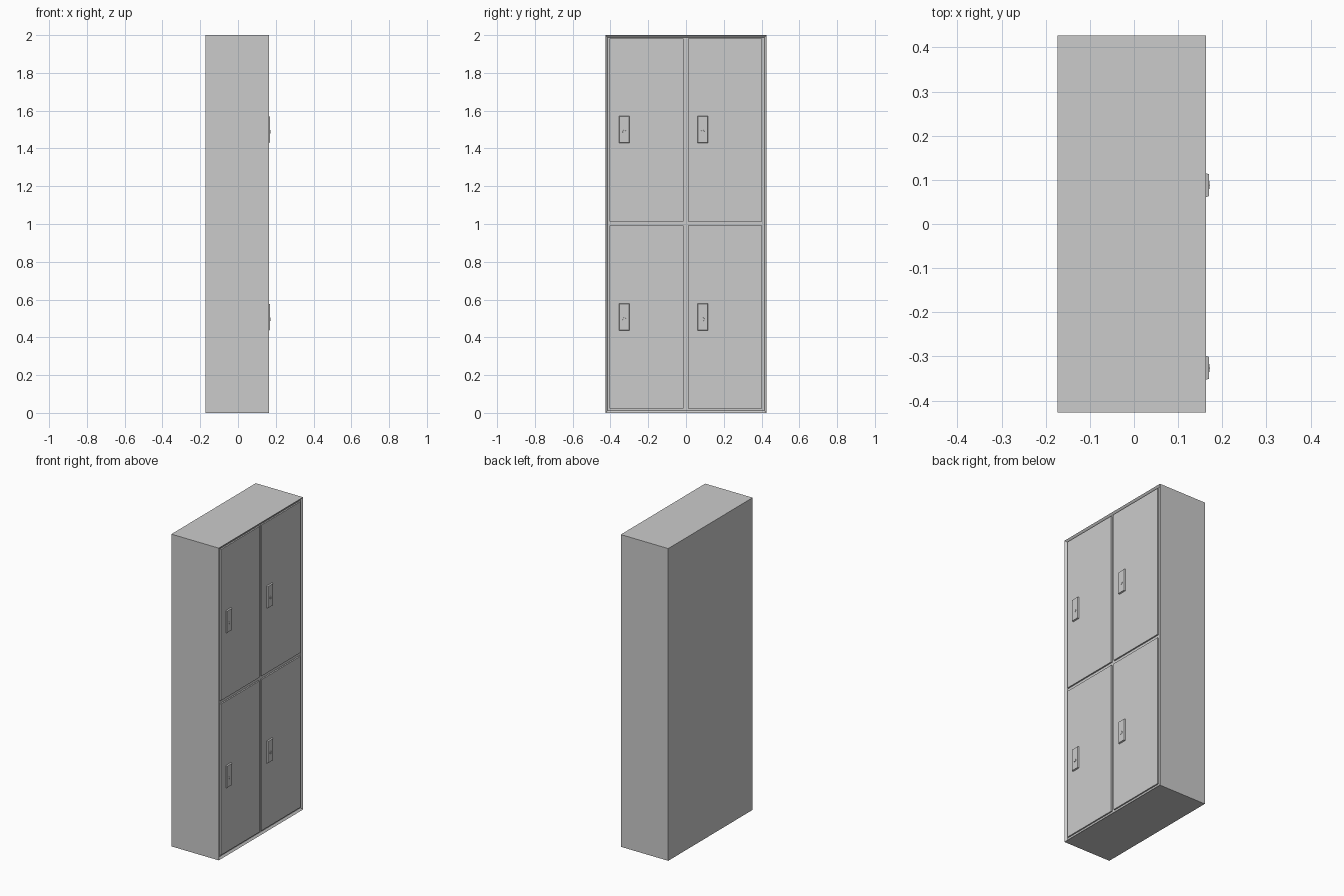
import bpy, bmesh, math
from mathutils import Vector

if "Cube" in bpy.data.objects:
    bpy.data.objects.remove(bpy.data.objects["Cube"])

X_BACK, X_RIM, X_FLOOR, X_DOOR = -0.173, 0.163, 0.152, 0.161
HALF_W, HEIGHT, RIM = 0.427, 2.0, 0.012


def finish(name, bm):
    bmesh.ops.recalc_face_normals(bm, faces=bm.faces)
    mesh = bpy.data.meshes.new(name)
    bm.to_mesh(mesh)
    bm.free()
    ob = bpy.data.objects.new(name, mesh)
    bpy.context.collection.objects.link(ob)
    return ob


def add_box(bm, lo, hi):
    lo, hi = Vector(lo), Vector(hi)
    verts = bmesh.ops.create_cube(bm, size=1)["verts"]
    for v in verts:
        v.co = (lo + hi) / 2 + v.co * (hi - lo)
    return verts


def front_face(bm):
    return max(bm.faces, key=lambda f: f.calc_center_median().x)


# cabinet shell: box with a thin rim around a shallow front recess
bm = bmesh.new()
add_box(bm, (X_BACK, -HALF_W, 0), (X_RIM, HALF_W, HEIGHT))
bm.normal_update()
face = front_face(bm)
bmesh.ops.inset_region(bm, faces=[face], thickness=RIM, use_even_offset=True)
for v in face.verts:
    v.co.x = X_FLOOR
finish("cabinet_body", bm)


def door(name, y0, y1, z0, z1):
    bm = bmesh.new()
    add_box(bm, (X_FLOOR - 0.002, y0, z0), (X_DOOR, y1, z1))
    finish(name, bm)


def handle(name, y, z):
    # plate with a slightly tapered front
    bm = bmesh.new()
    verts = add_box(bm, (X_DOOR - 0.001, y - 0.028, z - 0.072),
                    (0.1695, y + 0.028, z + 0.072))
    for v in verts:
        if v.co.x > 0.165:
            v.co.y -= math.copysign(0.003, v.co.y - y)
            v.co.z -= math.copysign(0.003, v.co.z - z)
    finish(name + "_plate", bm)
    # round lock barrel with a small upright key tab
    bm = bmesh.new()
    ring = bmesh.ops.create_cone(bm, cap_ends=True, segments=20, radius1=0.010,
                                 radius2=0.009, depth=0.004)["verts"]
    for v in ring:
        a, b, c = v.co
        v.co = (0.1695 + c, y + a, z - 0.012 + b)
    add_box(bm, (0.170, y - 0.002, z - 0.018), (0.1725, y + 0.002, z - 0.006))
    finish(name + "_lock", bm)


# two rows of two doors, each with a handle near its left edge
for row, z0, z1, hz in (("lower", 0.023, 0.991, 0.507), ("upper", 1.013, 1.981, 1.50)):
    for side, y0, y1, hy in (("left", -0.404, -0.012, -0.326), ("right", 0.010, 0.402, 0.088)):
        door(f"{row}_{side}_door", y0, y1, z0, z1)
        handle(f"{row}_{side}_handle", hy, hz)
